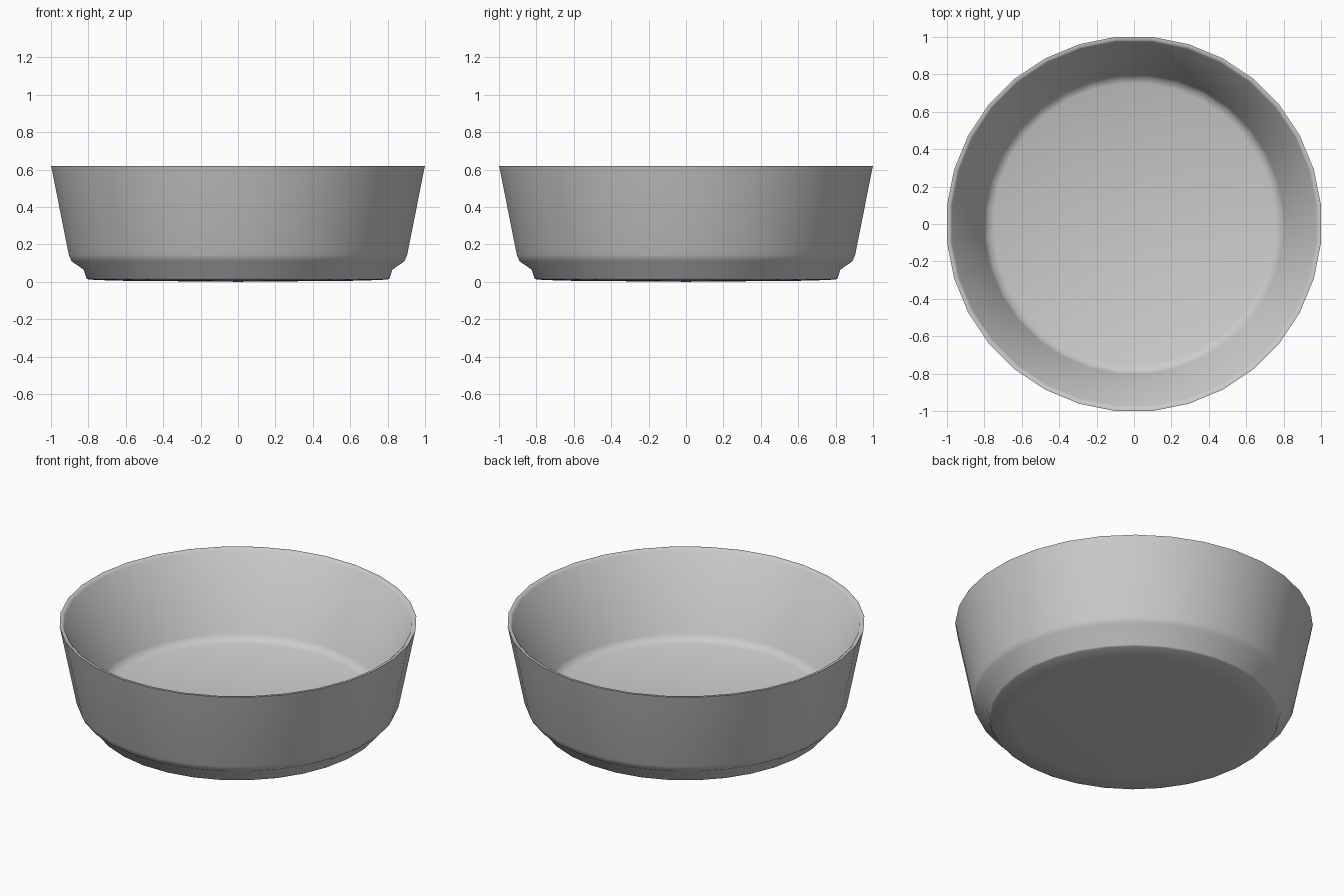
import bpy
import bmesh
import math

cube = bpy.data.objects.get("Cube")
if cube:
    bpy.data.objects.remove(cube, do_unlink=True)

SIDES = 32
SCALE = 1 / math.cos(math.pi / SIDES)  # flats of the rim land on x, y = +-1

# Cross-section (radius, height): underside, foot, outer wall, rim, inner wall, floor
PROFILE = [
    (0, 0), (0.66, 0.006), (0.80, 0.012), (0.81, 0.018), (0.825, 0.065), (0.89, 0.11),
    (0.905, 0.145), (0.997, 0.61), (1.0, 0.62), (0.985, 0.62), (0.973, 0.61),
    (0.80, 0.175), (0.785, 0.15), (0.75, 0.135), (0, 0.135),
]

grey = bpy.data.materials.new("plain_grey")
grey.use_nodes = True
colour = (0.6, 0.6, 0.6, 1)
grey.diffuse_color = colour
grey.node_tree.nodes["Principled BSDF"].inputs["Base Color"].default_value = colour

# Bowl: revolve the cross-section, edges starting half a step off the axis
bm = bmesh.new()
start = math.pi / SIDES
verts = [bm.verts.new((r * SCALE * math.cos(start), r * SCALE * math.sin(start), z))
         for r, z in PROFILE]
edges = [bm.edges.new(pair) for pair in zip(verts, verts[1:])]
bmesh.ops.spin(bm, geom=verts + edges, cent=(0, 0, 0), axis=(0, 0, 1),
               angle=math.tau, steps=SIDES)
bmesh.ops.remove_doubles(bm, verts=bm.verts, dist=0.0005)
bmesh.ops.dissolve_degenerate(bm, edges=bm.edges, dist=0.0005)
bmesh.ops.recalc_face_normals(bm, faces=bm.faces)

mesh = bpy.data.meshes.new("bowl")
bm.to_mesh(mesh)
bm.free()
mesh.materials.append(grey)
bowl = bpy.data.objects.new("bowl", mesh)
bpy.context.collection.objects.link(bowl)

# Smooth walls with a crisp foot and rim
bpy.ops.object.select_all(action="DESELECT")
bowl.select_set(True)
bpy.context.view_layer.objects.active = bowl
bpy.ops.object.shade_smooth_by_angle(angle=math.radians(50))
